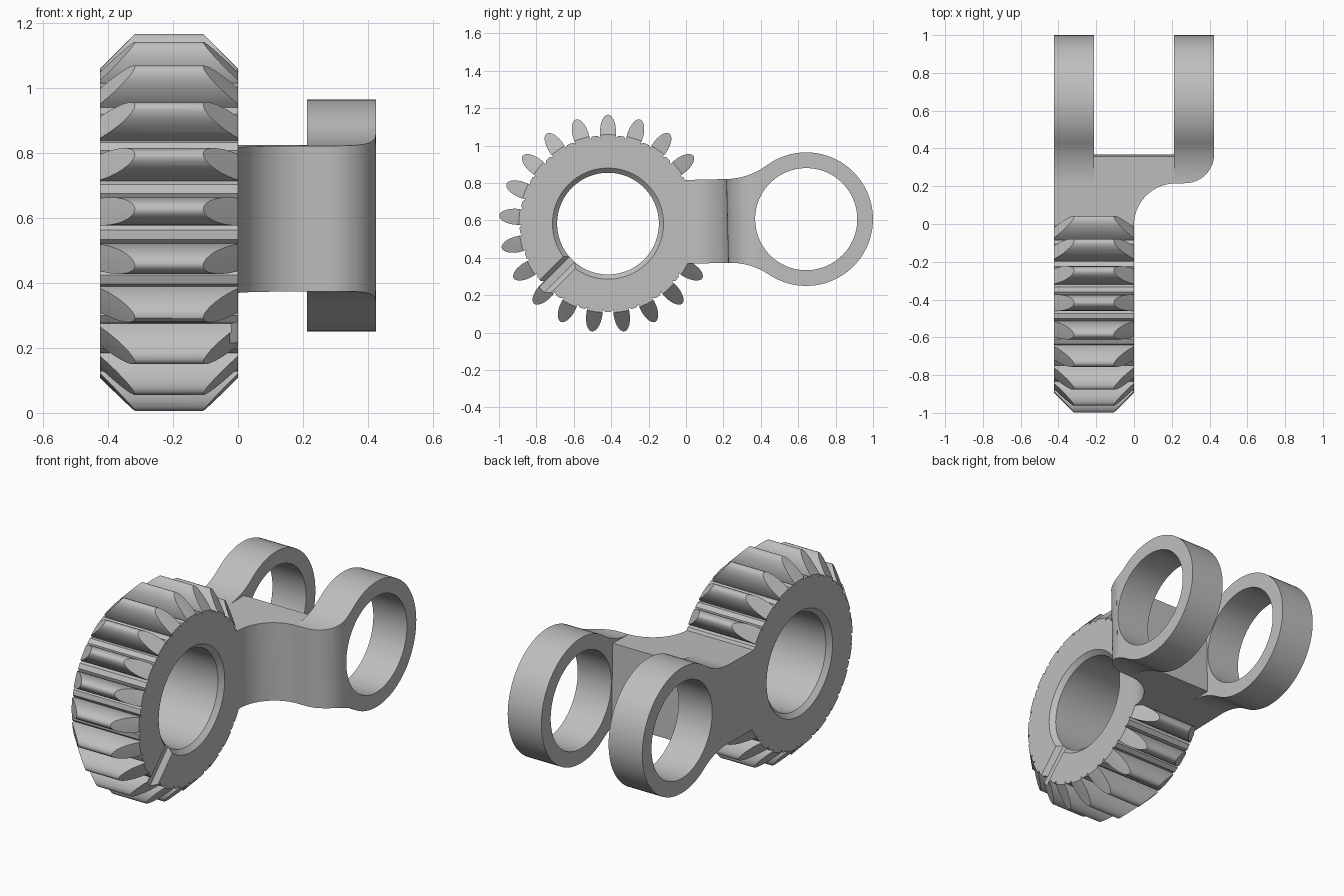
import bpy, bmesh
from math import sin, cos, pi, radians, hypot, atan2, sqrt

cube = bpy.data.objects.get("Cube")
if cube:
    bpy.data.objects.remove(cube, do_unlink=True)

grey = bpy.data.materials.new("plain_grey")
grey.use_nodes = True
COLOUR = (0.52, 0.52, 0.52, 1)
grey.diffuse_color = COLOUR
for node in grey.node_tree.nodes:
    if node.type == 'BSDF_PRINCIPLED':
        node.inputs["Base Color"].default_value = COLOUR

ORIGIN = (0, -0.417, 0.583)   # gear axis; all parts are modelled around it
TILT = 0.0226                 # the yoke rises slightly towards its rings
HALF = 0.424                  # half of the total width
INNER = 0.212                 # inner faces of the fork
NECK = 0.224                  # half height of the neck
RING_Y, RING_R, BORE = 1.06, 0.357, 0.273


def finish(name, bm, tilt):
    bmesh.ops.recalc_face_normals(bm, faces=bm.faces)
    mesh = bpy.data.meshes.new(name)
    bm.to_mesh(mesh)
    bm.free()
    mesh.materials.append(grey)
    ob = bpy.data.objects.new(name, mesh)
    ob.location = ORIGIN
    ob.rotation_euler.x = tilt
    bpy.context.collection.objects.link(ob)
    return ob


def prism(name, points, axis, low, high, tilt=TILT):
    """Extrude a closed outline along x (outline in y, z) or z (outline in x, y)."""
    bm = bmesh.new()
    place = (lambda a, b, h: (h, a, b)) if axis == 'x' else (lambda a, b, h: (a, b, h))
    rings = [[bm.verts.new(place(a, b, h)) for a, b in points] for h in (low, high)]
    for ring in rings:
        bm.faces.new(ring)
    for i in range(len(points)):
        j = (i + 1) % len(points)
        bm.faces.new((rings[0][i], rings[0][j], rings[1][j], rings[1][i]))
    return finish(name, bm, tilt)


def lathe(name, profile, steps=96, y=0, tilt=0):
    """Closed solid of revolution round an x axis; profile is (x, radius)."""
    bm = bmesh.new()
    rings = [[bm.verts.new((x, y + r * cos(2 * pi * i / steps), r * sin(2 * pi * i / steps)))
              for i in range(steps)] for x, r in profile]
    bm.faces.new(rings[0])
    bm.faces.new(rings[-1])
    for a, b in zip(rings, rings[1:]):
        for i in range(steps):
            j = (i + 1) % steps
            bm.faces.new((a[i], a[j], b[j], b[i]))
    return finish(name, bm, tilt)


def boolean(ob, tool, operation):
    mod = ob.modifiers.new("cut", 'BOOLEAN')
    mod.operation, mod.solver, mod.object = operation, 'EXACT', tool
    bpy.context.view_layer.update()
    with bpy.context.temp_override(object=ob, active_object=ob):
        bpy.ops.object.modifier_apply(modifier=mod.name)
    bpy.data.objects.remove(tool, do_unlink=True)


def arc(cx, cy, r, start, end, n=16):
    angles = [start + (end - start) * i / n for i in range(n + 1)]
    return [(cx + r * cos(a), cy + r * sin(a)) for a in angles]


# Gear outline: oval teeth, left out where the neck joins
TEETH, ROOT = 21, 0.473
outline = []
for k in range(TEETH):
    centre = pi / 2 + 2 * pi * k / TEETH
    if cos(centre) > 0.9:
        outline += arc(0, 0, ROOT, centre - 0.1, centre + 0.1, 4)
    else:
        for i in range(17):
            t = radians(-20 + 220 * i / 16)
            r, side = 0.49 + 0.093 * sin(t), -0.043 * cos(t)
            a = centre + atan2(side, r)
            outline.append((hypot(r, side) * cos(a), hypot(r, side) * sin(a)))
    gap = centre + pi / TEETH
    outline += arc(0, 0, ROOT, gap - 0.03, gap + 0.03, 2)
gear = prism("gear", outline, 'x', -0.6, 0.2, tilt=0)

# Bevelled tooth ends, then the chamfered bore
boolean(gear, lathe("envelope", [(-HALF, 0.476), (-0.3, 0.6), (-0.124, 0.6), (0, 0.476)]),
        'INTERSECT')
boolean(gear, lathe("bore", [(-0.454, 0.327), (-0.399, 0.272), (-0.025, 0.272), (0.03, 0.327)]),
        'DIFFERENCE')

# Radial alignment notch in the inner face
groove = prism("notch", [(-0.075, 0.03), (-0.02, -0.025), (0.02, -0.025), (0.075, 0.03)],
               'z', 0.2, 0.65, tilt=0)
for v in groove.data.vertices:
    side, depth, along = v.co
    c = sqrt(0.5)
    v.co = (depth, c * (side - along), -c * (side + along))
bm = bmesh.new()
bm.from_mesh(groove.data)
bmesh.ops.recalc_face_normals(bm, faces=bm.faces)
bm.to_mesh(groove.data)
bm.free()
boolean(gear, groove, 'DIFFERENCE')

# Neck: sweeps sideways from the gear to the far side of the fork
FRONT = 0.417
corner = arc(0.27, FRONT + 0.375, 0.154, -pi / 2, 0)
back = FRONT + 0.362
plan = [(-HALF, FRONT - 0.08), (0, FRONT - 0.08)]
plan += arc(0.22, FRONT, 0.22, pi, pi / 2)
plan += [p for p in corner if p[1] < back] + [(HALF, back), (-HALF, back)]
neck = prism("neck", plan, 'z', -NECK, NECK)

# Fork side outline: fillet from the neck into the ring, mirrored below
FILLET_Y, FILLET_R = 0.64, 0.373
dy, dz = FILLET_Y - RING_Y, NECK + FILLET_R
touch = atan2(dz, dy)
upper = arc(FILLET_Y, dz, FILLET_R, -pi / 2, touch - pi, 14)
ring = arc(RING_Y, 0, RING_R, touch, -touch, 56)
side = upper + ring[1:-1] + [(a, -b) for a, b in reversed(upper)]

left_limits = prism("right_prong", side, 'x', -HALF, -INNER)
right_limits = prism("left_prong", side, 'x', INNER, HALF + 0.1)

# Rounded outer corner on the offset prong
prong_plan = [(INNER - 0.1, FRONT + 0.1), (0.27, FRONT + 0.1)] + corner
prong_plan += [(HALF, 1.6), (INNER - 0.1, 1.6)]
boolean(right_limits, prism("prong_plan", prong_plan, 'z', -0.6, 0.6), 'INTERSECT')

# Ring holes
for prong in (left_limits, right_limits):
    boolean(prong, lathe("ring_hole", [(-0.6, BORE), (0.6, BORE)], 80, RING_Y, TILT),
            'DIFFERENCE')

# Smooth curved walls, keep the real edges crisp
parts = [gear, neck, left_limits, right_limits]
bpy.ops.object.select_all(action='DESELECT')
for ob in parts:
    ob.select_set(True)
bpy.context.view_layer.objects.active = gear
bpy.ops.object.shade_smooth_by_angle(angle=radians(30))
